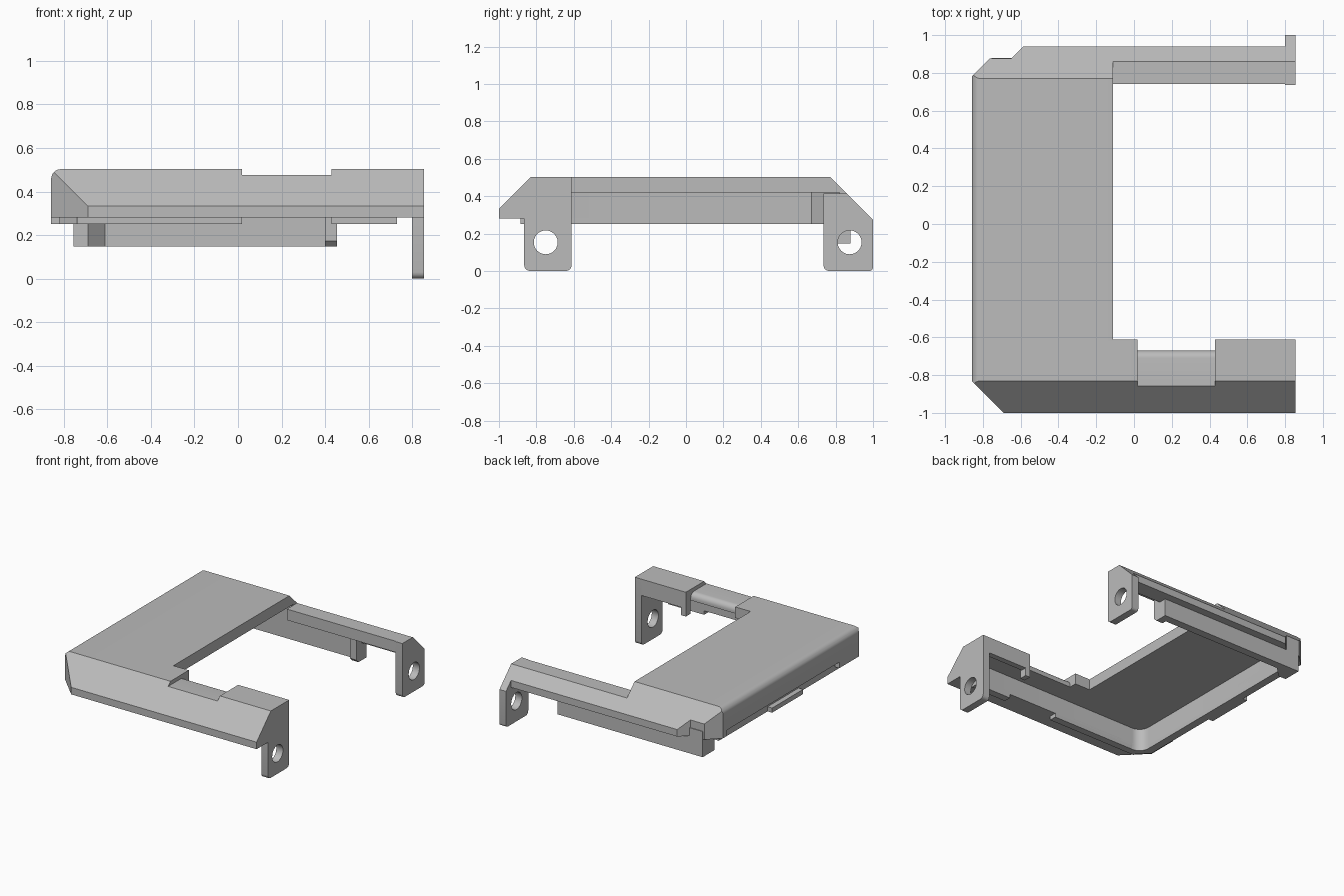
import bpy, bmesh, math
from mathutils import Vector

cube = bpy.data.objects.get("Cube")
if cube:
    bpy.data.objects.remove(cube, do_unlink=True)

grey = bpy.data.materials.new("plain grey")
grey.use_nodes = True
grey.diffuse_color = (0.5, 0.5, 0.5, 1)
grey.node_tree.nodes["Principled BSDF"].inputs["Base Color"].default_value = (0.5, 0.5, 0.5, 1)


def prism(name, axis, outline, lo, hi):
    """Extrude a 2D outline along an axis: x uses (y, z), y uses (x, z), z uses (x, y)."""
    place = {"x": lambda a, b, t: (t, a, b),
             "y": lambda a, b, t: (a, t, b),
             "z": lambda a, b, t: (a, b, t)}[axis]
    bm = bmesh.new()
    face = bm.faces.new([bm.verts.new(place(a, b, lo)) for a, b in outline])
    grown = bmesh.ops.extrude_face_region(bm, geom=[face])
    verts = [g for g in grown["geom"] if isinstance(g, bmesh.types.BMVert)]
    bmesh.ops.translate(bm, verts=verts, vec=Vector(place(0, 0, hi - lo)))
    bmesh.ops.recalc_face_normals(bm, faces=bm.faces)
    mesh = bpy.data.meshes.new(name)
    bm.to_mesh(mesh)
    bm.free()
    mesh.materials.append(grey)
    obj = bpy.data.objects.new(name, mesh)
    bpy.context.collection.objects.link(obj)
    return obj


def rect(a0, a1, b0, b1):
    return [(a0, b0), (a1, b0), (a1, b1), (a0, b1)]


def arc(cx, cy, r, start, end, steps=8):
    angles = [math.radians(start + (end - start) * i / steps) for i in range(steps + 1)]
    return [(cx + r * math.cos(t), cy + r * math.sin(t)) for t in angles]


def cut(target, *prism_args):
    cutter = prism("cutter", *prism_args)
    cutter.hide_render = True
    mod = target.modifiers.new("cut", "BOOLEAN")
    mod.operation = "DIFFERENCE"
    mod.solver = "EXACT"
    mod.object = cutter
    bpy.context.view_layer.objects.active = target
    bpy.ops.object.modifier_apply(modifier=mod.name)
    bpy.data.objects.remove(cutter, do_unlink=True)


# Main shell: sloped cross-section running along x
END, TIP = 0.8, 0.855
shell = prism("cover_shell", "x",
              [(-1, .28), (-1, .333), (-.83, .503), (.77, .503), (.94, .333), (.94, .28)], -.858, END)

# Rounded outer top edge
cut(shell, "y", [(-.95, .6), (-.813, .6)] + arc(-.813, .458, .045, 90, 180) + [(-.95, .458)], -1.2, 1.2)
# Clipped front corner and stepped back corner
cut(shell, "z", [(-.69, -1), (-.59, -1.1), (-1, -1.1), (-1, -.69)], 0, 1)
cut(shell, "z", [(-.95, .69), (-.765, .875), (-.65, .875), (-.535, .99), (-.95, .99)], 0, 1)
# Opening between the arms, and the lowered back arm
cut(shell, "z", rect(-.11, 1, -.612, .74), 0, 1)
cut(shell, "z", rect(-.11, 1, .7, .95), .413, 1)
# Pocket underneath, with one rounded and one clipped corner
cut(shell, "z", arc(-.68, -.75, .08, 180, 270)
    + [(END + .1, -.83), (END + .1, -.55), (-.11, -.55), (-.11, .82), (-.61, .82), (-.76, .67)], .1, .42)
cut(shell, "z", rect(-.12, 1, .7, .82), .1, .33)
# Lowered saddle in the front arm with a rounded inner edge
cut(shell, "x", [(-.95, .475)] + arc(-.71, .435, .04, 90, 0, 6)
    + [(-.67, .1), (-.5, .1), (-.5, .7), (-.95, .7)], .018, .43)
# Recess along the lower outer side
cut(shell, "y", rect(-.95, -.82, .1, .325), -.6, .74)

# Lower lips and side clip
prism("front_lip_long", "z", rect(-.74, .018, -.885, -.83), .25, .3)
prism("front_lip_short", "z", rect(.43, .73, -.885, -.83), .25, .3)
prism("corner_lip", "z", [(-.82, -.79), (-.72, -.885), (-.68, -.885), (-.68, -.83)]
      + arc(-.68, -.75, .08, 270, 180) + [(-.82, -.75)], .25, .3)
prism("side_lip", "z", rect(-.82, -.76, -.75, .67), .25, .34)
prism("back_corner_lip", "z", [(-.82, .67), (-.76, .67), (-.69, .74), (-.755, .78), (-.82, .78)], .25, .34)
prism("side_clip", "y", rect(-.858, -.81, .25, .285), -.17, .2)

# Hanging wall under the back arm, with its end block
prism("back_wall", "z", [(-.755, .74), (-.69, .74), (-.61, .82), (.455, .82), (.455, .88), (-.755, .88)],
      .147, .34)
prism("back_wall_end", "x", [(.76, .34), (.76, .172), (.785, .147), (.82, .147), (.82, .34)], .4, .455)

# Inner rim and stub of the front arm
prism("front_arm_rim", "z", rect(.43, END, -.655, -.612), .38, .43)
prism("front_arm_stub", "z", rect(.43, .47, -.67, -.612), .32, .43)

# End plates with rounded feet and round screw holes
front_plate = prism("front_end_plate", "x",
                    [(-1, .28), (-1, .333), (-.83, .503), (-.612, .503)]
                    + arc(-.642, .03, .03, 0, -90, 4) + arc(-.835, .03, .03, 270, 180, 4)
                    + [(-.865, .28)], END, TIP)
back_plate = prism("back_end_plate", "x",
                   [(.735, .413), (.86, .413), (1, .273)]
                   + arc(.98, .02, .02, 0, -90, 4) + arc(.765, .03, .03, 270, 180, 4), END, TIP)
for plate, y in ((front_plate, -.75), (back_plate, .875)):
    cut(plate, "x", arc(y, .153, .064, 0, 345, 23), END - .1, TIP + .1)

# Smooth the rounded edges only
for obj in (shell, front_plate, back_plate, bpy.data.objects["corner_lip"]):
    bpy.ops.object.select_all(action="DESELECT")
    obj.select_set(True)
    bpy.context.view_layer.objects.active = obj
    bpy.ops.object.shade_smooth_by_angle(angle=math.radians(25))
